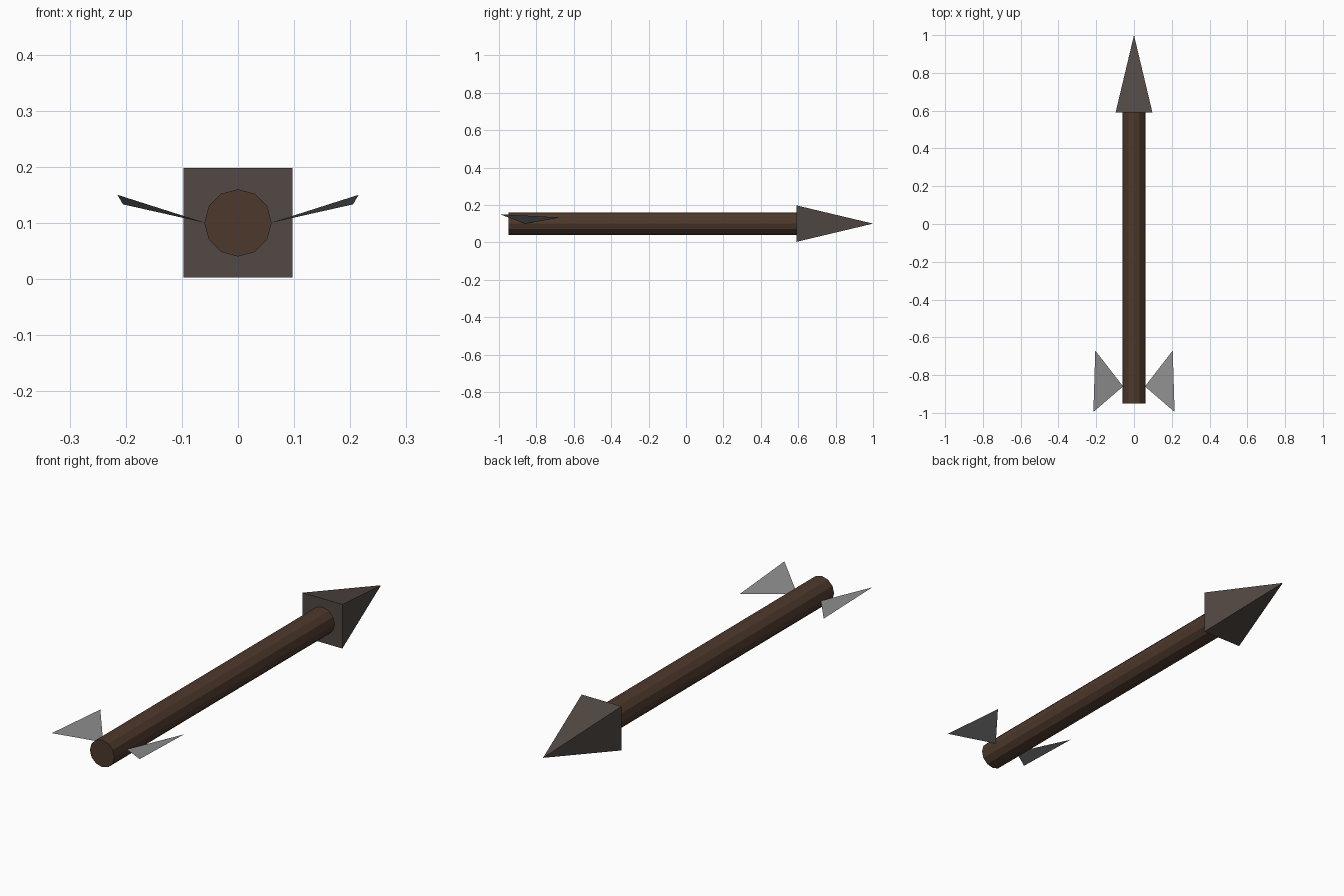
import bpy, math
from mathutils import Matrix

if "Cube" in bpy.data.objects:
    bpy.data.objects.remove(bpy.data.objects["Cube"])


def material(name, rgb):
    m = bpy.data.materials.new(name)
    m.diffuse_color = (*rgb, 1)
    m.use_nodes = True
    m.node_tree.nodes["Principled BSDF"].inputs["Base Color"].default_value = m.diffuse_color
    return m


wood = material("dark wood", (0.075, 0.040, 0.025))
iron = material("brown iron", (0.085, 0.066, 0.057))
feather = material("grey feather", (0.27, 0.27, 0.27))


def cone_along_y(name, sides, r1, r2, y0, y1, spin, mat):
    """Cone or prism running from y0 to y1 at shaft height."""
    bpy.ops.mesh.primitive_cone_add(vertices=sides, radius1=r1, radius2=r2, depth=y1 - y0)
    ob = bpy.context.object
    ob.name = name
    ob.data.transform(Matrix.Translation((0, (y0 + y1) / 2, 0.1))
                      @ Matrix.Rotation(-math.pi / 2, 4, 'X')
                      @ Matrix.Rotation(spin, 4, 'Z'))
    ob.data.materials.append(mat)
    return ob


# Twelve-sided shaft and square pyramid head
cone_along_y("shaft", 12, 0.06, 0.06, -0.95, 0.60, 0, wood)
cone_along_y("arrow_head", 4, 0.0975 * math.sqrt(2), 0, 0.59, 1.0, math.pi / 4, iron)

# Flat triangular feathers, mirrored left and right
for side, label in ((1, "right"), (-1, "left")):
    pts = [(side * 0.058, -0.86, 0.10), (side * 0.205, -0.67, 0.133), (side * 0.215, -0.995, 0.15)]
    mesh = bpy.data.meshes.new(label + "_feather")
    mesh.from_pydata(pts, [], [(0, 2, 1) if side > 0 else (0, 1, 2)])
    mesh.materials.append(feather)
    ob = bpy.data.objects.new(label + "_feather", mesh)
    bpy.context.collection.objects.link(ob)
